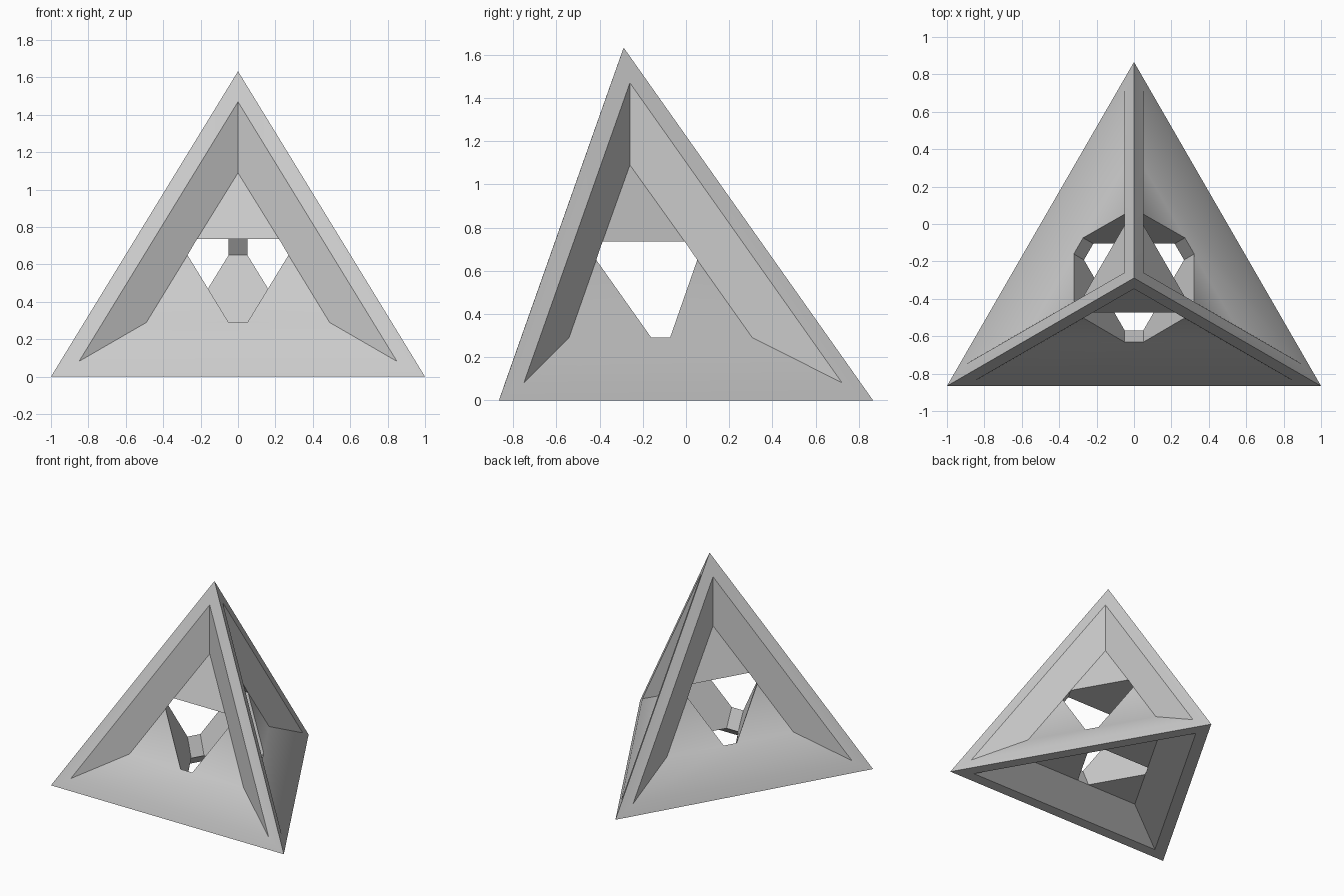
import bpy, bmesh, math

cube = bpy.data.objects.get("Cube")
if cube:
    bpy.data.objects.remove(cube, do_unlink=True)

AXIS_Y = -1 / math.sqrt(12)
HEIGHT = math.sqrt(8 / 3)
RADIUS = 1 / math.sqrt(3)

grey = bpy.data.materials.new("light_grey")
grey.use_nodes = True
grey.diffuse_color = (0.6, 0.6, 0.6, 1)
grey.node_tree.nodes["Principled BSDF"].inputs["Base Color"].default_value = (0.6, 0.6, 0.6, 1)

# Side profile points: (half width, distance out from the axis, height)
POINTS = {
    "tip": (0, 0, HEIGHT), "foot": (1, RADIUS, 0),
    "rim_tip": (0, 0.058, 1.47), "rim_foot": (0.85, 0.549, 0.082),
    "floor_tip": (0, 0.058, 1.09), "floor_foot": (0.49, 0.343, 0.29),
    "hole_top": (0.22, 0.185, 0.735), "hole_side": (0.27, 0.214, 0.65),
    "hole_low": (0.05, 0.343, 0.29),
    "under_rim": (0.85, 0.491, 0), "under_floor": (0.485, 0.28, 0.149),
    "under_hole": (0.05, 0.28, 0.149),
}

bm = bmesh.new()


def point(name, side, sign=1):
    """Place a profile point on one of the three upright sides."""
    t, out, z = POINTS[name]
    a = side * math.tau / 3
    t *= sign
    x = t * math.cos(a) + out * math.sin(a)
    y = t * math.sin(a) - out * math.cos(a)
    return (x, y + AXIS_Y, z)


def face(*coords):
    bm.faces.new([bm.verts.new(c) for c in coords])


def band(side, *names):
    """Face spanning a side, mirrored from its right half."""
    right = [point(n, side, 1) for n in names]
    left = [point(n, side, -1) for n in reversed(names)]
    face(*right, *left)


def bridge(side, *names):
    """Face joining the right of one side to the left of the next."""
    here = [point(n, side, 1) for n in names]
    there = [point(n, side + 1, -1) for n in reversed(names)]
    face(*here, *there)


for s in range(3):
    # Upright rim, pocket walls and pocket floor corners
    for k in (1, -1):
        def ring(*names):
            face(*[point(n, s, k) for n in names])
        ring("tip", "rim_tip", "rim_foot", "foot")
        ring("rim_tip", "floor_tip", "hole_top", "hole_side", "floor_foot", "rim_foot")
        ring("floor_foot", "hole_side", "hole_low")
    face(point("floor_tip", s), point("hole_top", s, 1), point("hole_top", s, -1))
    band(s, "foot", "rim_foot")
    band(s, "rim_foot", "floor_foot", "hole_low")
    # Underside rim and pocket
    band(s, "foot", "under_rim")
    band(s, "under_rim", "under_floor", "under_hole")
    face(point("under_floor", s), point("under_hole", s), point("under_hole", s + 1, -1))
    # Inner faces of the struts and lower corners
    bridge(s, "hole_top", "hole_side")
    band(s, "hole_low", "under_hole")
    bridge(s, "hole_side", "hole_low", "under_hole")

# Flat underside of the top corner
face(*[point("hole_top", s, k) for s in range(3) for k in (-1, 1)])

bmesh.ops.remove_doubles(bm, verts=bm.verts[:], dist=0.005)
bmesh.ops.recalc_face_normals(bm, faces=bm.faces[:])
mesh = bpy.data.meshes.new("tetrahedron_frame")
bm.to_mesh(mesh)
bm.free()
mesh.materials.append(grey)

frame = bpy.data.objects.new("tetrahedron_frame", mesh)
bpy.context.collection.objects.link(frame)
bpy.ops.object.select_all(action="DESELECT")
frame.select_set(True)
bpy.context.view_layer.objects.active = frame
bpy.ops.object.shade_smooth_by_angle(angle=math.radians(30))
